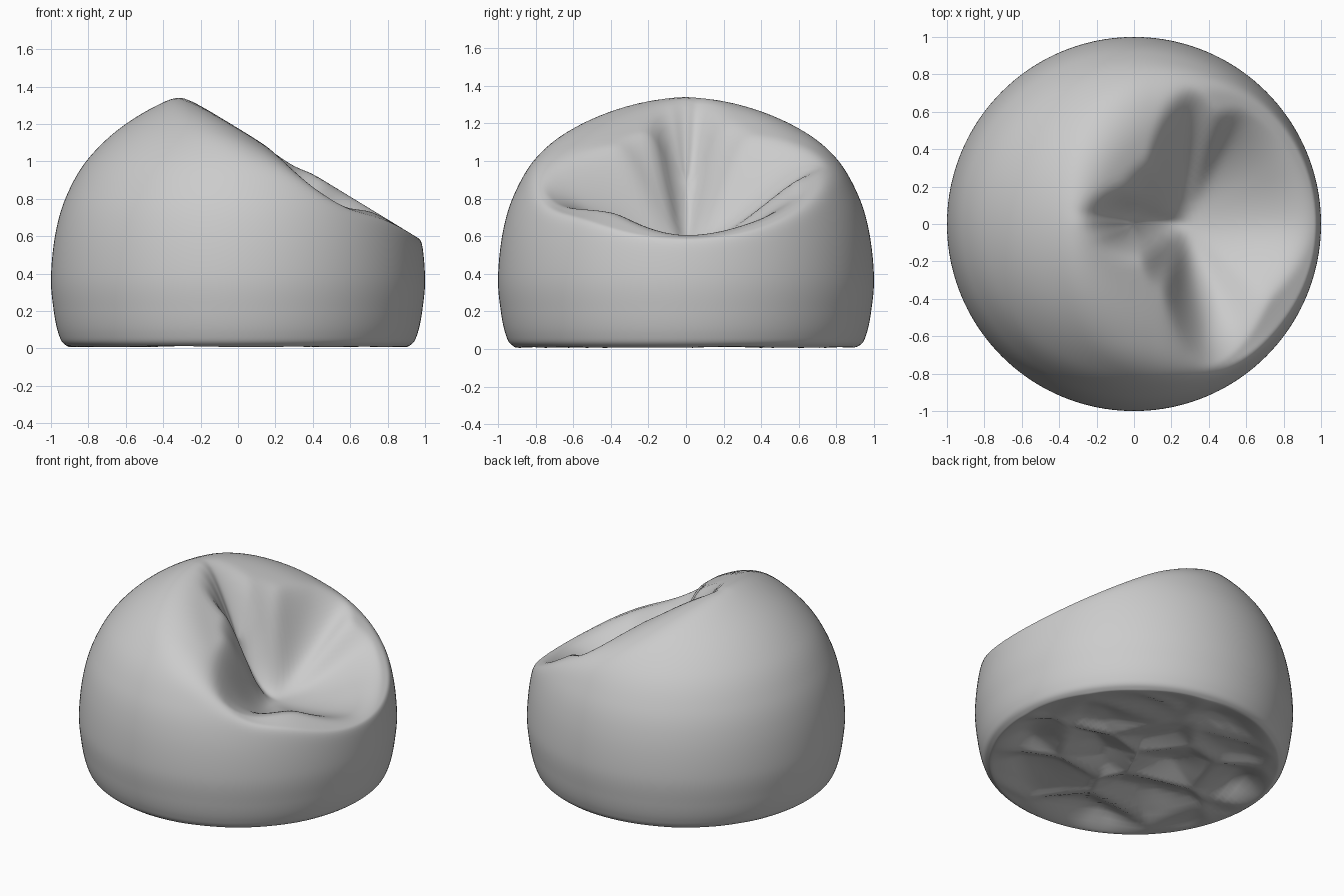
import bpy, bmesh, math
from mathutils import Vector, noise

if "Cube" in bpy.data.objects:
    bpy.data.objects.remove(bpy.data.objects["Cube"])

N = 160          # segments around
SUB = 9          # rings per profile span

# Outer profile of the stuffed bag (radius, height), underside to crown
PROFILE = [(0.45, 0), (0.84, 0.0), (0.925, 0.02), (0.96, 0.08), (0.985, 0.2), (1.0, 0.38),
           (0.975, 0.62), (0.915, 0.82), (0.8, 1.015), (0.6, 1.2), (0.32, 1.35), (0.0, 1.43)]

# Outline of the pressed-in seat as (angle, radius) round its centre
CX, CY, FLOOR = 0.28, 0.0, 0.55
STAR = [(-180, 0.55), (-170, 0.50), (-143, 0.33), (-110, 0.40), (-80, 0.77), (-41, 0.60),
        (0, 0.69), (31, 0.67), (62, 0.69), (74, 0.62), (87, 0.74), (123, 0.42),
        (150, 0.42), (174, 0.58), (180, 0.55)]


def catmull(p0, p1, p2, p3, t):
    return 0.5 * (2 * p1 + (p2 - p0) * t + (2 * p0 - 5 * p1 + 4 * p2 - p3) * t * t
                  + (3 * p1 - p0 - 3 * p2 + p3) * t ** 3)


def rings():
    pts = [Vector(p) for p in PROFILE]
    pts = [pts[0]] + pts + [Vector((-0.32, 1.35))]
    out = []
    for i in range(1, len(pts) - 2):
        for k in range(SUB):
            out.append(catmull(*pts[i - 1:i + 3], k / SUB))
    return out


def smooth_min(a, b, k):
    h = max(k - abs(a - b), 0) / k
    return min(a, b) - h * h * k / 4


def star_radius(a):
    for (a0, r0), (a1, r1) in zip(STAR, STAR[1:]):
        if a0 <= a <= a1:
            t = (a - a0) / (a1 - a0)
            t = t * t * (3 - 2 * t) * 0.6 + t * 0.4
            return r0 + (r1 - r0) * t
    return STAR[0][1]


def slant(x, y):
    # slanted top, sagging a little at the near arm corner
    sag = 0.08 * math.exp(-((x - 0.5) ** 2 + (y + 0.7) ** 2) / 0.06)
    return 1.36 - 0.61 * (x + 0.3) - sag


def top_height(x, y, z):
    roll = 0.06 + 0.2 * min(abs(y), 0.6) * min(1, max(0, (0.5 - x) / 0.4))
    zt = smooth_min(z, slant(x, y), roll)
    # seat hollow: flat towards the front, rolled-over walls towards the back
    dx, dy = x - CX, y - CY
    ang = math.atan2(dy, dx)
    rho = star_radius(math.degrees(ang))
    s = math.hypot(dx, dy) / rho
    if s < 1:
        rim = min(zt, slant(CX + rho * math.cos(ang), CY + rho * math.sin(ang)))
        back = min(1, max(0, 0.6 - 1.5 * math.cos(ang)))
        flat_w = s * s * (1.6 - 0.6 * s)
        roll_w = s * s * (3 - 2 * s)
        w = flat_w + (roll_w - flat_w) * back
        rim = rim + (zt - rim) * max(back, s ** 4)
        zt = min(zt, FLOOR + (rim - FLOOR) * w)
    return zt


def under_height(x, y):
    # crumpled fabric underneath
    r = math.hypot(x, y)
    d = noise.voronoi(Vector((x * 1.8, y * 2.4, 0.3)))[0]
    fade = min(1, max(0, (0.92 - r) / 0.2))
    return fade * (0.02 + 0.12 * min(1, d[1] - d[0]))


bm = bmesh.new()
loops = []


def add_ring(r, fn):
    loop = []
    for j in range(N):
        a = 2 * math.pi * j / N
        x, y = r * math.cos(a), r * math.sin(a)
        loop.append(bm.verts.new((x, y, fn(x, y))))
    loops.append(loop)


# Underside, then side wall and top
for i in range(1, 14):
    add_ring(0.45 * i / 14, under_height)
for p in rings():
    if p.y < 0.4:
        add_ring(p.x, lambda x, y: max(0, p.y) + under_height(x, y))
    else:
        add_ring(p.x, lambda x, y: top_height(x, y, p.y))

for a, b in zip(loops, loops[1:]):
    for j in range(N):
        k = (j + 1) % N
        bm.faces.new((a[j], a[k], b[k], b[j]))
bottom = bm.verts.new((0, 0, under_height(0, 0)))
crown = bm.verts.new((0, 0, top_height(0, 0, 1.43)))
for j in range(N):
    k = (j + 1) % N
    bm.faces.new((bottom, loops[0][k], loops[0][j]))
    bm.faces.new((crown, loops[-1][j], loops[-1][k]))

# Soften the folds of the top
soft = [v for v in bm.verts if v.co.z > 0.5]
for _ in range(4):
    bmesh.ops.smooth_vert(bm, verts=soft, factor=0.4, use_axis_z=True)
bmesh.ops.recalc_face_normals(bm, faces=bm.faces)

mesh = bpy.data.meshes.new("beanbag_seat")
bm.to_mesh(mesh)
bm.free()
mesh.shade_smooth()
seat = bpy.data.objects.new("beanbag_seat", mesh)
bpy.context.collection.objects.link(seat)
